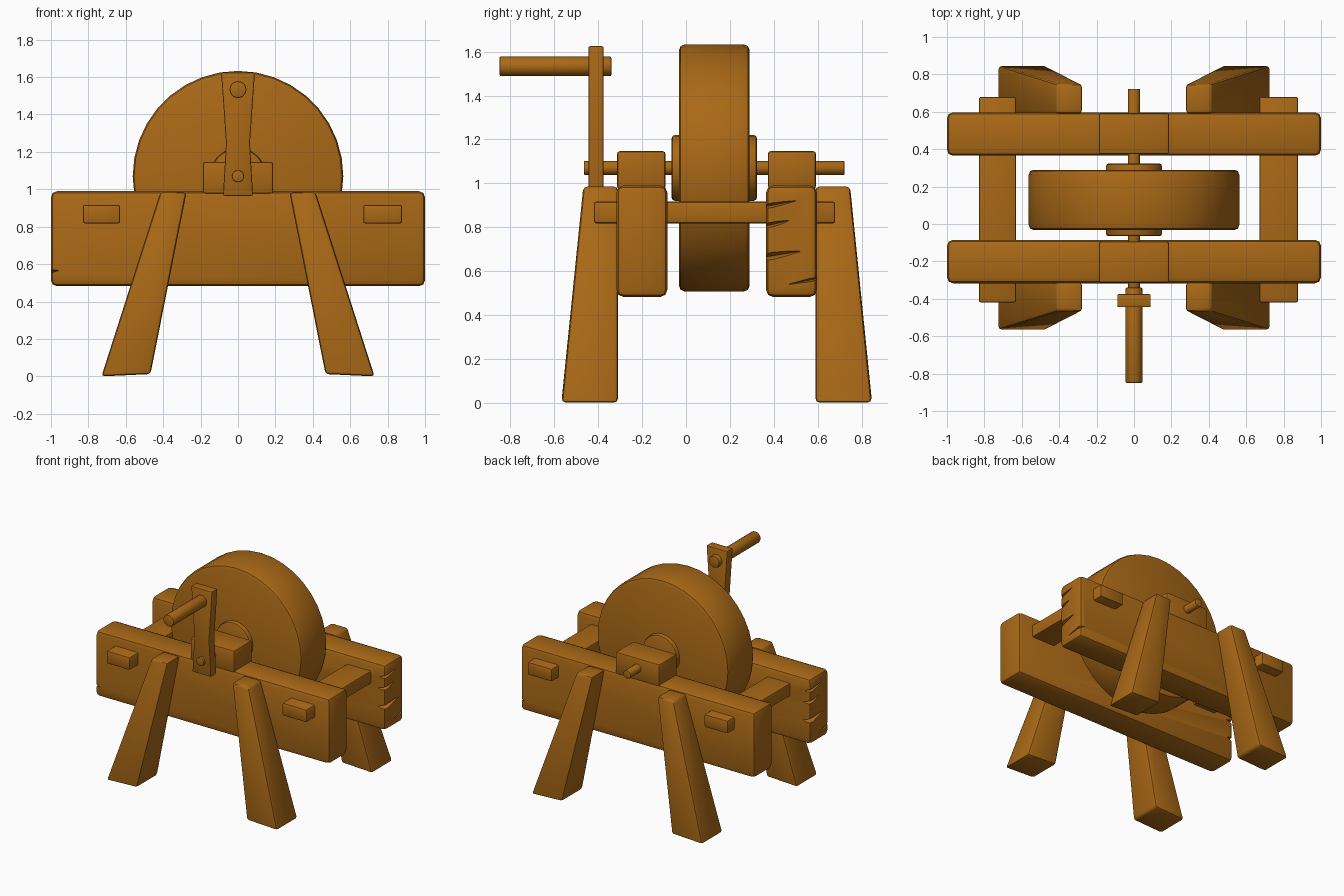
import bpy, bmesh, math
from mathutils import Matrix, Vector

if "Cube" in bpy.data.objects:
    bpy.data.objects.remove(bpy.data.objects["Cube"])

MID = 0.14      # y of the wheel's centre plane
AXLE_Z = 1.07

wood = bpy.data.materials.new("wood")
wood.diffuse_color = (0.40, 0.14, 0.008, 1)
wood.use_nodes = True
wood.node_tree.nodes["Principled BSDF"].inputs["Base Color"].default_value = wood.diffuse_color


def finish(bm, name, bevel=0.0, segs=2, angle=30):
    """Bevel the sharp edges, make the object and smooth it."""
    bmesh.ops.recalc_face_normals(bm, faces=bm.faces[:])
    if bevel:
        sharp = [e for e in bm.edges if e.calc_face_angle(0) > math.radians(angle)]
        bmesh.ops.bevel(bm, geom=sharp, offset=bevel, segments=segs,
                        profile=0.5, affect='EDGES', clamp_overlap=True)
    me = bpy.data.meshes.new(name)
    bm.to_mesh(me)
    bm.free()
    ob = bpy.data.objects.new(name, me)
    bpy.context.collection.objects.link(ob)
    me.materials.append(wood)
    smooth(ob)
    return ob


def smooth(ob):
    bpy.ops.object.select_all(action='DESELECT')
    ob.select_set(True)
    bpy.context.view_layer.objects.active = ob
    bpy.ops.object.shade_smooth_by_angle(angle=math.radians(40))


def hull(bm, pts):
    verts = [bm.verts.new(p) for p in pts]
    bmesh.ops.convex_hull(bm, input=verts)
    flat = [e for e in bm.edges if e.calc_face_angle(1) < 0.001]
    bmesh.ops.dissolve_edges(bm, edges=flat, use_verts=False)


def box(name, x, y, z, bevel):
    bm = bmesh.new()
    hull(bm, [(a, b, c) for a in x for b in y for c in z])
    return finish(bm, name, bevel)


def rod(name, y0, y1, r, z, sides, bevel):
    """Cylinder lying along y."""
    bm = bmesh.new()
    m = Matrix.Translation((0, (y0 + y1) / 2, z)) @ Matrix.Rotation(math.pi / 2, 4, 'X')
    bmesh.ops.create_cone(bm, cap_ends=True, segments=sides, radius1=r, radius2=r,
                          depth=y1 - y0, matrix=m)
    return finish(bm, name, bevel)


# Back beam with a split, weathered end
beam = box("back_beam", (-1, 1), (0.365, 0.597), (0.482, 0.99), 0.032)
bm = bmesh.new()
for z, z2, h, d, ya, yb in ((0.89, 0.92, 0.025, 0.06, 0.34, 0.50),
                            (0.80, 0.83, 0.025, 0.08, 0.34, 0.47),
                            (0.66, 0.69, 0.035, 0.07, 0.34, 0.52),
                            (0.57, 0.54, 0.020, 0.05, 0.62, 0.47)):
    hull(bm, [(1.04, ya, z - h), (1.04, ya, z + h), (1 - d, ya, z),
              (1.04, yb, z2 - h / 2), (1.04, yb, z2 + h / 2), (0.995, yb, z2)])
cutter = finish(bm, "split_cutter")
cutter.hide_render = True
mod = beam.modifiers.new("splits", 'BOOLEAN')
mod.object = cutter
mod.solver = 'EXACT'
bpy.context.view_layer.objects.active = beam
bpy.ops.object.modifier_apply(modifier=mod.name)
bpy.data.objects.remove(cutter)
smooth(beam)

# Front beam is the same plank turned half round
front = beam.copy()
front.data = beam.data.copy()
front.name = "front_beam"
front.data.transform(Matrix.Translation((0, 2 * MID, 0)) @ Matrix.Rotation(math.pi, 4, 'Z'))
bpy.context.collection.objects.link(front)

# Cross bars through both beams
box("left_cross_bar", (-0.83, -0.63), (-0.42, 0.68), (0.817, 0.917), 0.012)
box("right_cross_bar", (0.67, 0.878), (-0.42, 0.68), (0.817, 0.917), 0.012)

# Splayed, tapering legs
for side, s in (("front", 1), ("back", -1)):
    for hand, k in (("left", -1), ("right", 1)):
        bm = bmesh.new()
        prof = ((0.275, 0.985), (0.415, 0.985), (0.73, 0.0), (0.468, 0.012))
        outer = (-0.468, -0.468, -0.567, -0.567)
        pts = []
        for (x, z), yo in zip(prof, outer):
            for y in (-0.31, yo):
                pts.append((k * x, MID + s * (y - MID), z))
        hull(bm, pts)
        finish(bm, f"{side}_{hand}_leg", 0.018)

# Bearing blocks
box("front_bearing_block", (-0.188, 0.188), (-0.315, -0.093), (0.975, 1.147), 0.014)
box("back_bearing_block", (-0.188, 0.188), (0.373, 0.593), (0.975, 1.147), 0.014)

# Wheel, hub and axle
rod("grinding_wheel", -0.032, 0.29, 0.563, AXLE_Z, 36, 0.026)
rod("hub", -0.065, 0.323, 0.15, AXLE_Z, 24, 0.014)
rod("axle", -0.465, 0.722, 0.032, AXLE_Z, 16, 0.004)

# Waisted crank arm
bm = bmesh.new()
half = ((0.08, 0.965), (0.064, 1.25), (0.09, 1.625))
outline = [(x, z) for x, z in half] + [(-x, z) for x, z in reversed(half)]
face = bm.faces.new([bm.verts.new((x, -0.445, z)) for x, z in outline])
ext = bmesh.ops.extrude_face_region(bm, geom=[face])
bmesh.ops.translate(bm, vec=Vector((0, 0.07, 0)),
                    verts=[v for v in ext["geom"] if isinstance(v, bmesh.types.BMVert)])
finish(bm, "crank_arm", 0.008)

# Handle
rod("crank_handle", -0.85, -0.34, 0.045, 1.533, 20, 0.008)
